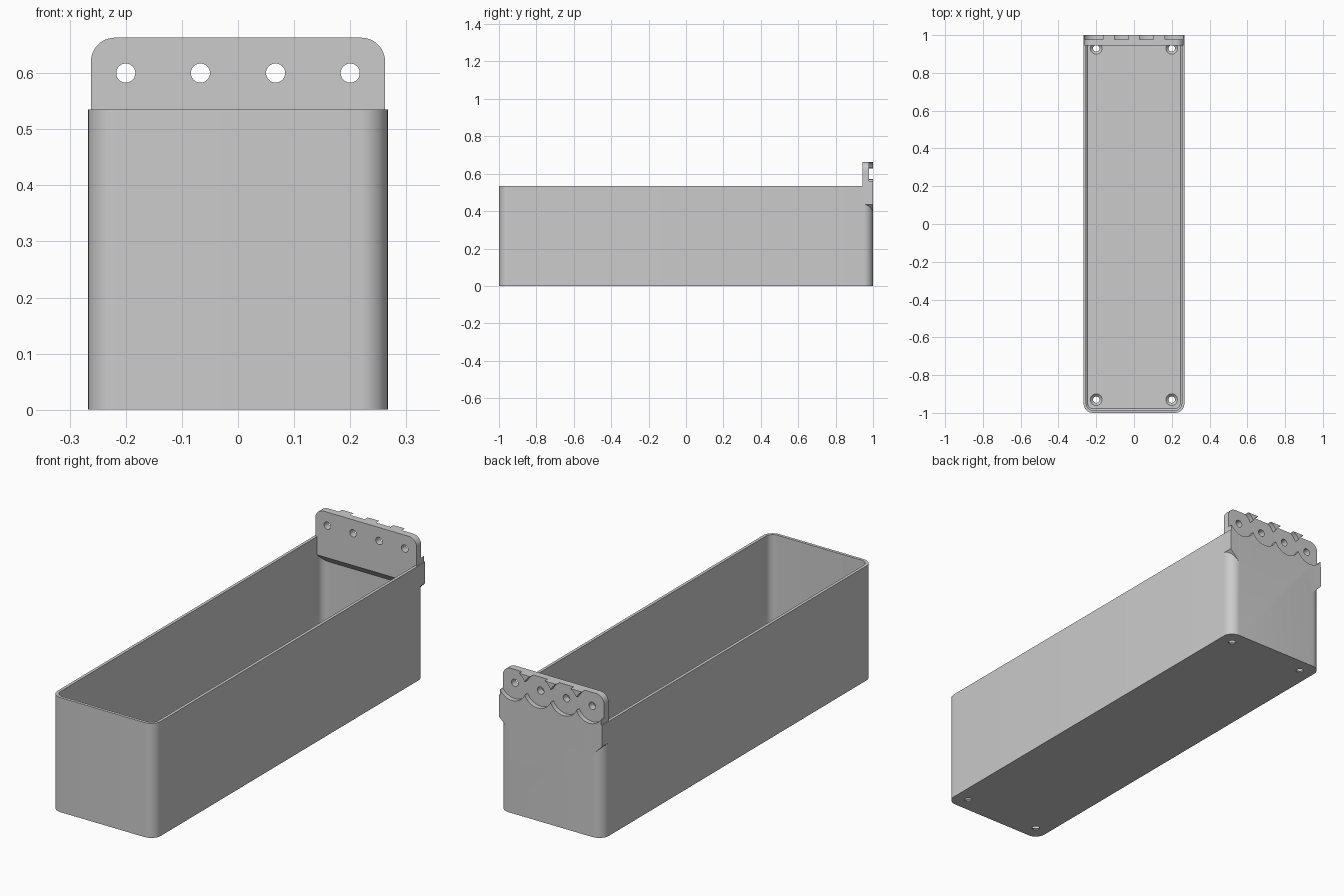
import bpy
import bmesh
import math

if "Cube" in bpy.data.objects:
    bpy.data.objects.remove(bpy.data.objects["Cube"])

GREY = (0.6, 0.6, 0.6, 1)
grey = bpy.data.materials.new("plain_grey")
grey.use_nodes = True
grey.diffuse_color = GREY
grey.node_tree.nodes["Principled BSDF"].inputs["Base Color"].default_value = GREY

HALF_X, HALF_Y, HEIGHT = 0.267, 1.0, 0.535
WALL, FLOOR, CORNER = 0.014, 0.018, 0.05
PLATE_X, PLATE_TOP, PLATE_R, PLATE_FRONT = 0.262, 0.663, 0.042, 0.945
HOLE_Z, HOLE_R, CUP_R, CUP_Y = 0.6, 0.017, 0.073, 0.978


def arc(cx, cy, r, start, end, steps):
    """Points of an arc, angles in degrees."""
    angles = [math.radians(start + (end - start) * i / steps) for i in range(steps + 1)]
    return [(cx + r * math.cos(a), cy + r * math.sin(a)) for a in angles]


def rounded_ring(inset, z):
    """Outline of the tray, moved inwards by inset, at height z."""
    hx, hy, r = HALF_X - inset, HALF_Y - inset, CORNER - inset
    corners = [(1, 1), (-1, 1), (-1, -1), (1, -1)]
    return [(x, y, z) for i, (sx, sy) in enumerate(corners)
            for x, y in arc(sx * (hx - r), sy * (hy - r), r, 90 * i, 90 * i + 90, 10)]


def loft(name, rings):
    """Closed solid through a series of rings with equal point counts."""
    bm = bmesh.new()
    loops = [[bm.verts.new(p) for p in ring] for ring in rings]
    n = len(loops[0])
    for a, b in zip(loops, loops[1:]):
        for i in range(n):
            j = (i + 1) % n
            bm.faces.new((a[i], a[j], b[j], b[i]))
    bm.faces.new(loops[0][::-1])
    bm.faces.new(loops[-1])
    bmesh.ops.recalc_face_normals(bm, faces=bm.faces)
    mesh = bpy.data.meshes.new(name)
    bm.to_mesh(mesh)
    bm.free()
    mesh.materials.append(grey)
    obj = bpy.data.objects.new(name, mesh)
    bpy.context.collection.objects.link(obj)
    return obj


def cut(obj, cutters):
    """Subtract the cutters and bake the result."""
    for cutter in cutters:
        cutter.hide_render = True
        mod = obj.modifiers.new("cut", 'BOOLEAN')
        mod.operation = 'DIFFERENCE'
        mod.solver = 'EXACT'
        mod.object = cutter
    bpy.context.view_layer.update()
    graph = bpy.context.evaluated_depsgraph_get()
    mesh = bpy.data.meshes.new_from_object(obj.evaluated_get(graph))
    obj.modifiers.clear()
    obj.data = mesh


def y_cylinder(name, x, z, r, y0, y1):
    circle = arc(x, z, r, 0, 360, 48)[:-1]
    return loft(name, [[(px, y, pz) for px, pz in circle] for y in (y0, y1)])


# Open tray with rounded corners and a small chamfer around the floor
tray = loft("tray", [
    rounded_ring(0, 0),
    rounded_ring(0, HEIGHT),
    rounded_ring(WALL, HEIGHT),
    rounded_ring(WALL, FLOOR + 0.008),
    rounded_ring(WALL + 0.008, FLOOR),
])

# Hanger plate: rounded tab above a square collar with sloped lower corners
half = [(HALF_X - CORNER, 0.385), (HALF_X, 0.435), (HALF_X, HEIGHT), (PLATE_X, HEIGHT)]
half += arc(PLATE_X - PLATE_R, PLATE_TOP - PLATE_R, PLATE_R, 0, 90, 12)
outline = half + [(-x, z) for x, z in reversed(half)]
hanger = loft("hanger_plate", [[(x, y, z) for x, z in outline] for y in (PLATE_FRONT, HALF_Y)])

# Sloped underside of the hanger inside the tray
inner_x, inner_y = HALF_X - WALL, HALF_Y - WALL
wedge = [(0.9, 0.3), (0.9, 0.45), (PLATE_FRONT, 0.45), (inner_y, 0.41), (inner_y, 0.3)]
underside = loft("underside_cutter", [[(x, y, z) for y, z in wedge] for x in (-inner_x, inner_x)])

# Screw holes and round cups in the back of the hanger
hole_xs = [-0.2, -0.067, 0.067, 0.2]
holes = [y_cylinder("hole_cutter", x, HOLE_Z, HOLE_R, 0.9, 1.1) for x in hole_xs]
cups = [y_cylinder("cup_cutter", x, HOLE_Z, CUP_R, CUP_Y, 1.1) for x in hole_xs]

# Countersunk screw holes in the floor
sinks = []
for x in (-0.2, 0.2):
    for y in (-0.93, 0.93):
        steps = [(HOLE_R, -0.1), (HOLE_R, 0.004), (0.031, FLOOR), (0.031, 0.1)]
        sinks.append(loft("countersink_cutter", [
            [(px, py, z) for px, py in arc(x, y, r, 0, 360, 32)[:-1]] for r, z in steps]))

cut(hanger, [underside] + holes + cups)
cut(tray, sinks + cups)
for cutter in [underside] + holes + cups + sinks:
    bpy.data.objects.remove(cutter)

# Smooth the rounded surfaces and keep edges crisp
bpy.ops.object.select_all(action='DESELECT')
for obj in (tray, hanger):
    obj.select_set(True)
bpy.context.view_layer.objects.active = tray
bpy.ops.object.shade_smooth_by_angle(angle=math.radians(30))
